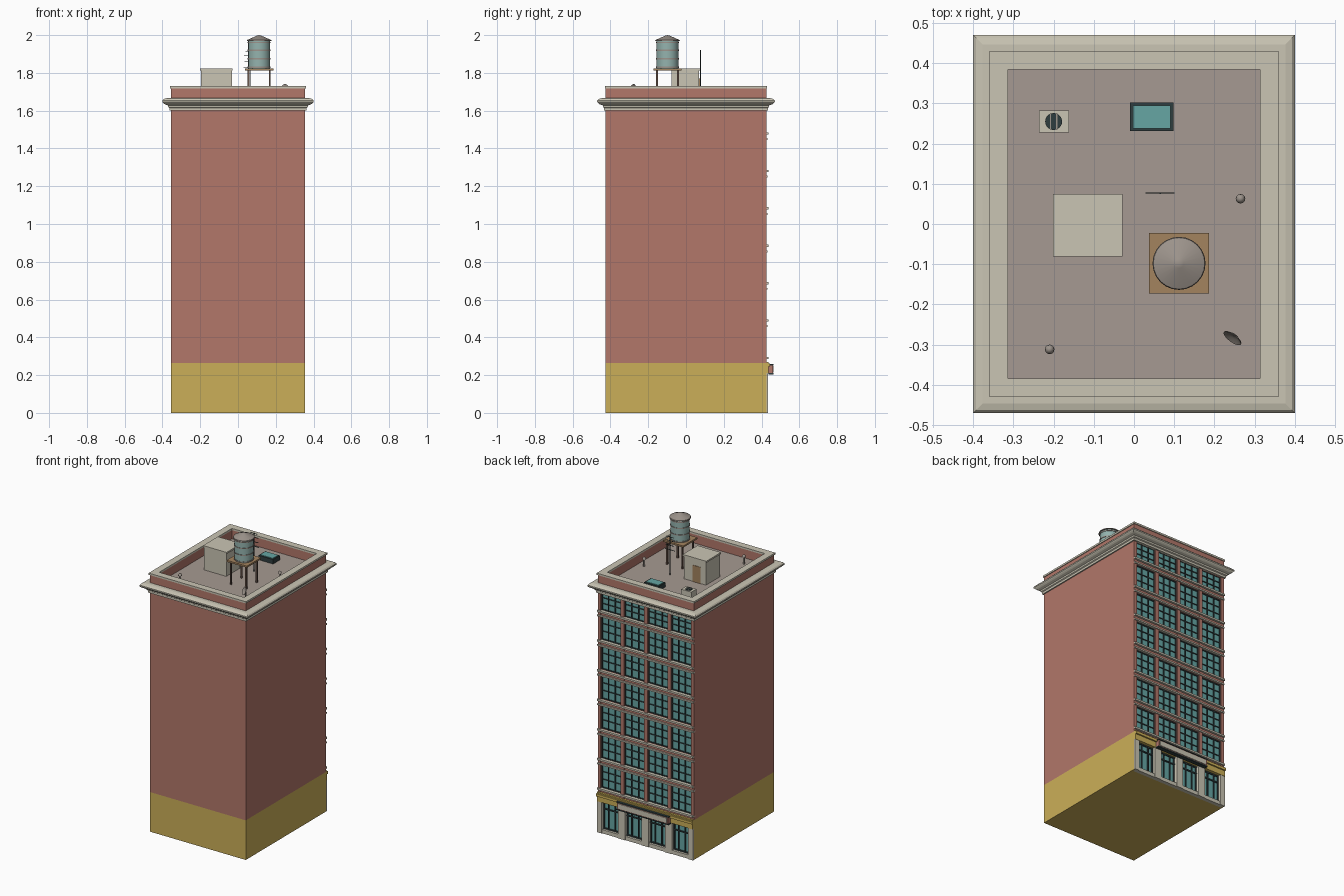
import bpy, bmesh, math
from mathutils import Vector, Matrix

cube = bpy.data.objects.get("Cube")
if cube:
    bpy.data.objects.remove(cube, do_unlink=True)


def material(name, code):
    lin = []
    for i in (0, 2, 4):
        c = int(code[i:i + 2], 16) / 255
        lin.append(c / 12.92 if c < 0.04 else ((c + 0.055) / 1.055) ** 2.4)
    m = bpy.data.materials.new(name)
    m.use_nodes = True
    m.diffuse_color = (*lin, 1)
    m.node_tree.nodes["Principled BSDF"].inputs["Base Color"].default_value = (*lin, 1)
    return m


BRICK = material("red brick", "B2776A")
OCHRE = material("ochre paint", "CBAF58")
STONE = material("pale stone", "CAC5B4")
ROOF = material("roof felt", "A69A92")
GLASS = material("teal glass", "66A6A4")
FRAME = material("dark frame", "2F3D3E")
TANK = material("tank green", "94B3AE")
WOOD = material("brown wood", "A3835F")
METAL = material("warm grey metal", "9C938B")
RUST = material("dark brown steel", "6B574C")


def finish(name, bm, mat, smooth=False):
    bmesh.ops.recalc_face_normals(bm, faces=bm.faces)
    me = bpy.data.meshes.new(name)
    bm.to_mesh(me)
    bm.free()
    me.materials.append(mat)
    ob = bpy.data.objects.new(name, me)
    bpy.context.collection.objects.link(ob)
    if smooth:
        bpy.ops.object.select_all(action='DESELECT')
        ob.select_set(True)
        bpy.context.view_layer.objects.active = ob
        bpy.ops.object.shade_smooth_by_angle(angle=math.radians(35))
    return ob


def boxes(name, mat, spans):
    """One object from boxes given as (x0, x1), (y0, y1), (z0, z1)."""
    bm = bmesh.new()
    for span in spans:
        mid = Vector([(a + b) / 2 for a, b in span])
        size = [b - a for a, b in span]
        bmesh.ops.create_cube(bm, size=1, matrix=Matrix.LocRotScale(mid, None, size))
    return finish(name, bm, mat)


def around(c, w):
    return (c - w / 2, c + w / 2)


def lathe(name, mat, x, y, profile, sides=24):
    """Turn (radius, z) points about a vertical axis."""
    bm = bmesh.new()
    vs = [bm.verts.new((x + r, y, z)) for r, z in profile]
    es = [bm.edges.new(p) for p in zip(vs, vs[1:])]
    bmesh.ops.spin(bm, geom=vs + es, cent=(x, y, 0), axis=(0, 0, 1),
                   angle=math.tau, steps=sides)
    bmesh.ops.remove_doubles(bm, verts=bm.verts, dist=0.0001)
    return finish(name, bm, mat, True)


def rect_sweep(name, mat, profile, closed=True):
    """Carry an (offset, z) profile round the building's outline."""
    bm = bmesh.new()
    rings = [[bm.verts.new((sx * (HX + o), sy * (HY + o), z))
              for sx, sy in ((-1, -1), (1, -1), (1, 1), (-1, 1))] for o, z in profile]
    pairs = list(zip(rings, rings[1:] + rings[:1]))
    for a, b in pairs if closed else pairs[:-1]:
        for i in range(4):
            j = (i + 1) % 4
            bm.faces.new((a[i], a[j], b[j], b[i]))
    return finish(name, bm, mat)


HX, HY = 0.355, 0.425        # half width and depth
BACK = 0.405                 # recessed plane behind the facade
BASE, EAVE, DECK, TOP = 0.265, 1.62, 1.66, 1.73
BAYS = [(i - 1.5) * 0.173 for i in range(4)]
WIN = 0.148

# Main block
boxes("ground_floor", OCHRE, [((-HX, HX), (-HY, BACK), (0, BASE))] +
      [(around(s * 0.35, 0.01), (BACK, HY), (0, BASE)) for s in (-1, 1)])
boxes("brick_tower", BRICK, [((-HX, HX), (-HY, BACK), (BASE, EAVE))])
boxes("roof_deck", ROOF, [((-0.32, 0.32), (-0.39, 0.39), (EAVE, DECK))])
rect_sweep("parapet", BRICK, [(0, 1.6), (0, 1.72), (-0.04, 1.72), (-0.04, 1.6)])
rect_sweep("coping", STONE, [(0.005, 1.718), (0.005, TOP), (-0.041, TOP), (-0.041, 1.718)])
rect_sweep("cornice", STONE, [
    (-0.01, 1.6), (0.008, 1.6), (0.008, 1.614), (0.014, 1.618), (0.016, 1.628),
    (0.032, 1.634), (0.04, 1.64), (0.045, 1.646), (0.045, 1.654),
    (0.038, 1.662), (0.022, 1.666), (-0.01, 1.666)])

# Facade piers and spandrels
edges = [-HX] + [c + s * WIN / 2 for c in BAYS for s in (-1, 1)] + [HX]
piers = [(pair, (BACK, HY), (BASE, EAVE)) for pair in zip(edges[::2], edges[1::2])]
FLOORS = [0.297 + 0.198 * k for k in range(7)]
heads = [min(z + 0.157, 1.605) for z in FLOORS]
spandrels = [((-HX, HX), (BACK, HY - 0.003), (a, b))
             for a, b in zip([BASE] + heads, FLOORS + [EAVE])]
boxes("facade_piers", BRICK, piers)
boxes("facade_spandrels", BRICK, spandrels)
boxes("window_sills", STONE, [((-HX, HX), (BACK, 0.436), (z - 0.012, z)) for z in FLOORS])
boxes("window_lintels", STONE,
      [((-HX, HX), (BACK, 0.432), (z, z + 0.01)) for z in heads[:-1]])

# Upper windows
panes, bars = [], []
for low, high in zip(FLOORS, heads):
    for c in BAYS:
        panes.append((around(c, WIN), (BACK, 0.409), (low, high)))
        for k in (-0.49, -0.17, 0.17, 0.49):
            bars.append((around(c + k * WIN, 0.006), (BACK, 0.416), (low, high)))
        for k in (0.02, 0.36, 0.68, 0.98):
            bars.append((around(c, WIN), (BACK, 0.414), around(low + k * (high - low), 0.006)))
boxes("window_glass", GLASS, panes)
boxes("window_bars", FRAME, bars)

# Shop front
SHOP = 0.122
shop_edges = [-HX] + [c + s * SHOP / 2 for c in BAYS for s in (-1, 1)] + [HX]
boxes("shop_pilasters", STONE,
      [(pair, (HY - 0.001, 0.434), (0, 0.21)) for pair in zip(shop_edges[::2], shop_edges[1::2])] +
      [(pair, (BACK, HY), (0, 0.21)) for pair in zip(shop_edges[2:-2:2], shop_edges[3:-2:2])] +
      [(around(s * 0.333, 0.026), (BACK, HY), (0, 0.21)) for s in (-1, 1)])
boxes("shop_plinths", STONE, [(around(c, SHOP), (BACK, 0.43), (0, 0.025)) for c in BAYS])
boxes("shop_glass", GLASS, [(around(c, SHOP), (BACK, 0.409), (0.025, 0.21)) for c in BAYS])
shop_bars = []
for c in BAYS:
    for k in (-0.46, -0.2, 0.2, 0.46):
        shop_bars.append((around(c + k * SHOP, 0.007), (BACK, 0.416), (0.025, 0.21)))
    for z in (0.03, 0.16, 0.203):
        shop_bars.append((around(c, SHOP), (BACK, 0.416), around(z, 0.008)))
boxes("shop_frames", FRAME, shop_bars)
boxes("fascia_band", OCHRE, [((-HX, HX), (BACK, 0.436), (0.208, 0.27)),
                             ((-HX, HX), (BACK, 0.446), (0.245, 0.262))])
boxes("sign_board", BRICK, [((-0.19, 0.19), (0.43, 0.46), (0.208, 0.256))])
boxes("sign_border", FRAME, [((-0.193, 0.193), (0.436, 0.463), z)
                             for z in ((0.203, 0.21), (0.252, 0.258))])
boxes("sign_panel", STONE, [((-0.18, 0.18), (0.458, 0.463), (0.215, 0.247))])

# Stair hut
boxes("stair_hut", STONE, [((-0.197, -0.033), (-0.077, 0.07), (DECK, 1.815)),
                           ((-0.202, -0.028), (-0.081, 0.075), (1.812, 1.823))])
boxes("hut_door", WOOD, [(around(-0.128, 0.058), (0.068, 0.073), (DECK, 1.77))])

# Water tower
TX, TY = 0.112, -0.098
corners = [(TX + a, TY + b) for a in (-0.056, 0.056) for b in (-0.056, 0.056)]
boxes("tower_legs", RUST, [(around(x, 0.01), around(y, 0.01), (DECK, 1.815)) for x, y in corners])
boxes("tower_platform", WOOD, [(around(TX, 0.15), around(TY, 0.15), (1.813, 1.824))])
lathe("water_tank", TANK, TX, TY, [(0, 1.824), (0.058, 1.824), (0.058, 1.972), (0, 1.972)])
for i, z in enumerate((1.83, 1.875, 1.92, 1.96)):
    lathe("tank_band_%d" % i, METAL, TX, TY,
          [(0.056, z - 0.003), (0.061, z - 0.003), (0.061, z + 0.003), (0.056, z + 0.003)])
lathe("tank_roof", METAL, TX, TY, [(0, 1.968), (0.066, 1.968), (0.064, 1.974), (0.012, 1.997), (0, 2)])

# Skylight
boxes("skylight_frame", FRAME, [((-0.01, 0.098), (0.231, 0.302), (DECK, 1.69))])
boxes("skylight_glass", GLASS, [((-0.003, 0.091), (0.238, 0.295), (1.685, 1.694))])

# Air conditioner
boxes("cooling_unit", STONE, [((-0.237, -0.162), (0.228, 0.282), (DECK, 1.705))])
lathe("cooling_fan", FRAME, -0.2, 0.255, [(0, 1.7), (0.021, 1.7), (0.021, 1.709), (0, 1.709)])
boxes("fan_guard", METAL, [(around(-0.2 + d, 0.003), around(0.255, 0.04), (1.705, 1.711))
                           for d in (-0.008, 0.008)])

# Vent pipes with domed caps
for i, (x, y) in enumerate(((0.265, 0.063), (-0.21, -0.312))):
    lathe("vent_pipe_%d" % i, METAL, x, y,
          [(0.006, DECK), (0.006, 1.705), (0.012, 1.708), (0.01, 1.717), (0.005, 1.722), (0, 1.723)], 12)

# Aerial
aerial = [(around(0.065, 0.004), around(0.077, 0.004), (DECK, 1.92))]
aerial += [(around(0.065, w), around(0.077, 0.003), around(z, 0.003))
           for w, z in ((0.072, 1.83), (0.06, 1.86), (0.066, 1.89), (0.05, 1.915))]
boxes("aerial", FRAME, aerial)

# Satellite dish
boxes("dish_post", METAL, [(around(0.25, 0.006), around(-0.277, 0.006), (DECK, 1.712))])
dish = lathe("dish", METAL, 0, 0, [(0, 0), (0.014, 0.002), (0.026, 0.008), (0.026, 0.01),
                                  (0.013, 0.004), (0, 0.002)], 20)
aim = Vector((-0.55, -0.75, 0.35))
dish.matrix_world = Matrix.LocRotScale(Vector((0.25, -0.277, 1.713)),
                                       aim.to_track_quat('Z', 'Y'), None)
